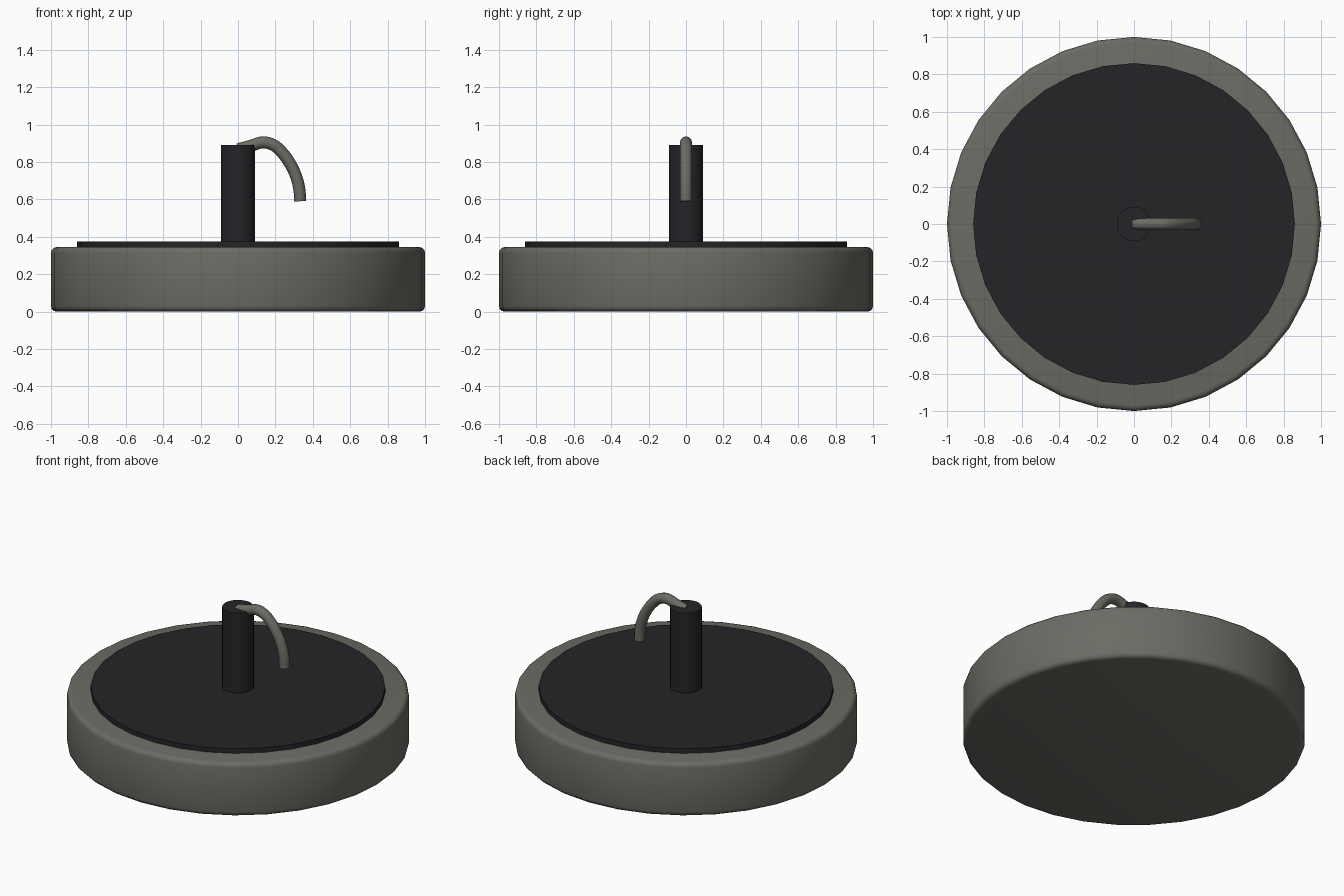
import bpy
from math import radians

if "Cube" in bpy.data.objects:
    bpy.data.objects.remove(bpy.data.objects["Cube"])


def material(name, color):
    m = bpy.data.materials.new(name)
    m.diffuse_color = (*color, 1)
    m.use_nodes = True
    m.node_tree.nodes["Principled BSDF"].inputs["Base Color"].default_value = m.diffuse_color
    return m


def smooth(obj):
    bpy.ops.object.select_all(action='DESELECT')
    obj.select_set(True)
    bpy.context.view_layer.objects.active = obj
    bpy.ops.object.shade_smooth_by_angle(angle=radians(35))


def disc(name, radius, z0, z1, sides, mat, bevel=0):
    bpy.ops.mesh.primitive_cylinder_add(vertices=sides, radius=radius, depth=z1 - z0,
                                        location=(0, 0, (z0 + z1) / 2))
    obj = bpy.context.object
    obj.name = name
    obj.data.materials.append(mat)
    if bevel:
        mod = obj.modifiers.new("Bevel", 'BEVEL')
        mod.width = bevel
        mod.segments = 3
        mod.limit_method = 'ANGLE'
        bpy.ops.object.modifier_apply(modifier=mod.name)
    smooth(obj)
    return obj


stone = material("stone", (0.15, 0.145, 0.125))
dark = material("dark", (0.018, 0.018, 0.021))

# Round base, inset top plate and central post
disc("base", 1.0, 0.0, 0.345, 32, stone, bevel=0.03)
disc("top_plate", 0.86, 0.32, 0.375, 32, dark)
disc("post", 0.092, 0.36, 0.89, 32, dark)

# Hooked spout swept along a path out of the top of the post
path = [(0, 0.868), (0.07, 0.887), (0.135, 0.905), (0.19, 0.89), (0.225, 0.862),
        (0.275, 0.797), (0.31, 0.725), (0.328, 0.652), (0.332, 0.59)]
curve = bpy.data.curves.new("spout", 'CURVE')
curve.dimensions = '3D'
curve.bevel_depth = 0.032
curve.bevel_resolution = 4
curve.use_fill_caps = True
curve.resolution_u = 4
spline = curve.splines.new('BEZIER')
spline.bezier_points.add(len(path) - 1)
for p, (x, z) in zip(spline.bezier_points, path):
    p.co = (x, 0, z)
    p.handle_left_type = p.handle_right_type = 'AUTO'
spout = bpy.data.objects.new("spout", curve)
bpy.context.collection.objects.link(spout)
curve.materials.append(stone)
bpy.ops.object.select_all(action='DESELECT')
spout.select_set(True)
bpy.context.view_layer.objects.active = spout
bpy.ops.object.convert(target='MESH')
smooth(bpy.context.object)
